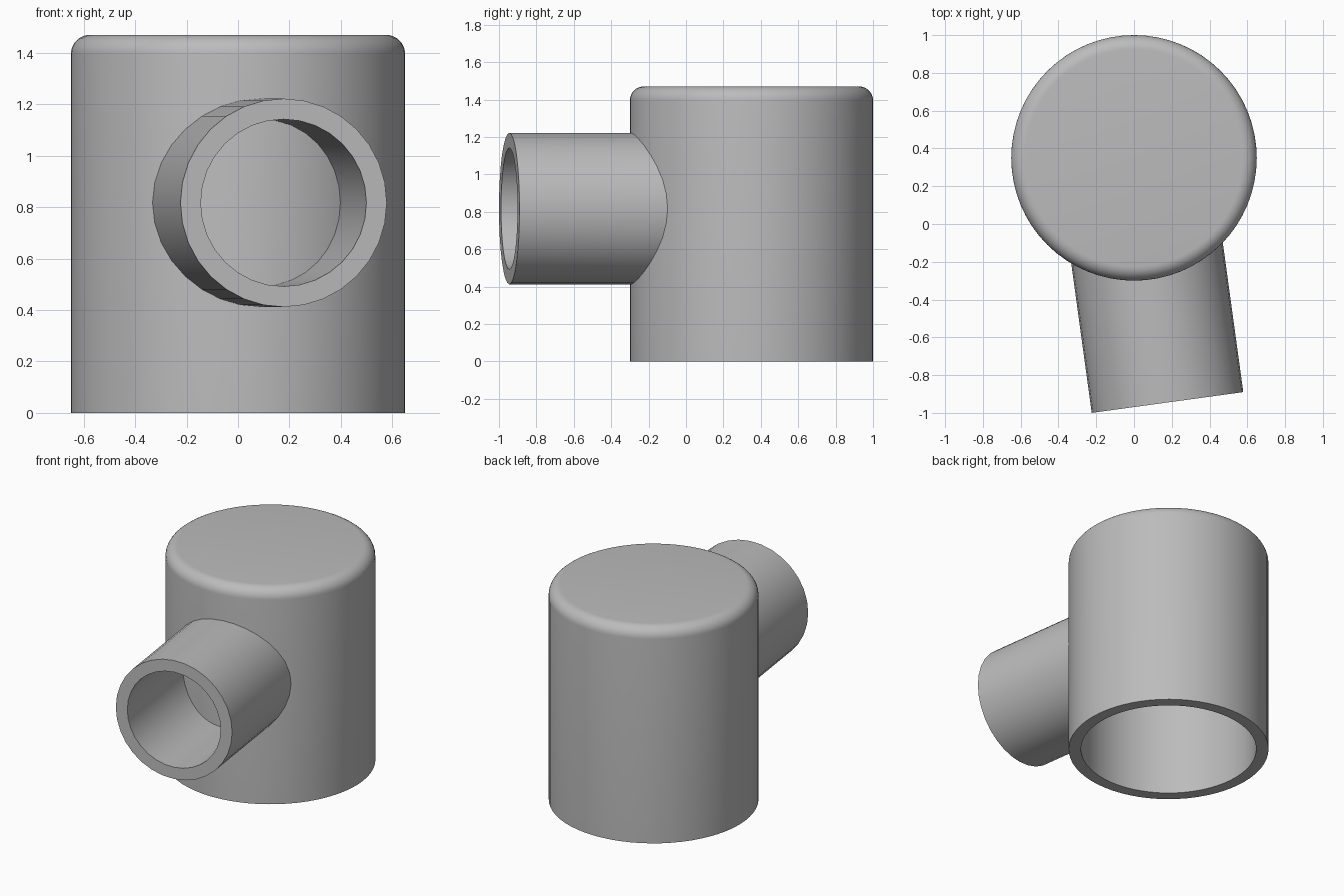
import bpy
import bmesh
from math import sin, cos, pi, sqrt, radians

cube = bpy.data.objects.get("Cube")
if cube:
    bpy.data.objects.remove(cube, do_unlink=True)

CENTRE_Y = 0.35
BODY_R, HEIGHT, WALL, FILLET = 0.65, 1.47, 0.08, 0.075
PIPE_R, PIPE_Z, PIPE_LEN = 0.405, 0.817, 1.307
PIPE_TURN = radians(7.8)

grey = bpy.data.materials.new("plain grey")
grey.use_nodes = True
colour = (0.5, 0.5, 0.5, 1)
grey.diffuse_color = colour
grey.node_tree.nodes["Principled BSDF"].inputs["Base Color"].default_value = colour


def ring(bm, count, place):
    """One closed ring of vertices; place maps an angle to a point."""
    return [bm.verts.new(place(2 * pi * i / count)) for i in range(count)]


def bridge(bm, rings):
    """Join consecutive rings with quads."""
    for a, b in zip(rings, rings[1:]):
        for i in range(len(a)):
            j = (i + 1) % len(a)
            bm.faces.new((a[i], a[j], b[j], b[i]))


def finish(bm, name):
    bmesh.ops.recalc_face_normals(bm, faces=bm.faces)
    mesh = bpy.data.meshes.new(name)
    bm.to_mesh(mesh)
    bm.free()
    mesh.materials.append(grey)
    obj = bpy.data.objects.new(name, mesh)
    bpy.context.collection.objects.link(obj)
    obj.location.y = CENTRE_Y
    bpy.ops.object.select_all(action="DESELECT")
    obj.select_set(True)
    bpy.context.view_layer.objects.active = obj
    bpy.ops.object.shade_smooth_by_angle(angle=radians(30))
    return obj


# Cup-shaped body: hollow inside, open below, rounded upper rim
inner = BODY_R - WALL
profile = [(inner, HEIGHT - WALL), (inner, 0), (BODY_R, 0)]
for step in range(9):
    a = step / 8 * pi / 2
    profile.append((BODY_R - FILLET + FILLET * cos(a),
                    HEIGHT - FILLET + FILLET * sin(a)))
bm = bmesh.new()
rings = [ring(bm, 64, lambda t, r=r, z=z: (r * cos(t), r * sin(t), z))
         for r, z in profile]
bridge(bm, rings)
bm.faces.new(rings[0])
bm.faces.new(rings[-1])
finish(bm, "body")


# Side pipe: open tube whose inner end is fitted to the body's curved wall
def pipe_ring(bm, radius, at_body):
    def place(t):
        v = radius * cos(t)
        reach = sqrt((BODY_R - 0.01) ** 2 - v * v) if at_body else PIPE_LEN
        return (v, -reach, PIPE_Z + radius * sin(t))
    return ring(bm, 32, place)


bm = bmesh.new()
bore = PIPE_R - WALL
bridge(bm, [pipe_ring(bm, PIPE_R, True), pipe_ring(bm, PIPE_R, False),
            pipe_ring(bm, bore, False), pipe_ring(bm, bore, True),])
# Close the hidden end so the tube is solid
bm.verts.ensure_lookup_table()
bridge(bm, [bm.verts[96:128], bm.verts[0:32]])
pipe = finish(bm, "side_pipe")
pipe.rotation_euler.z = PIPE_TURN
